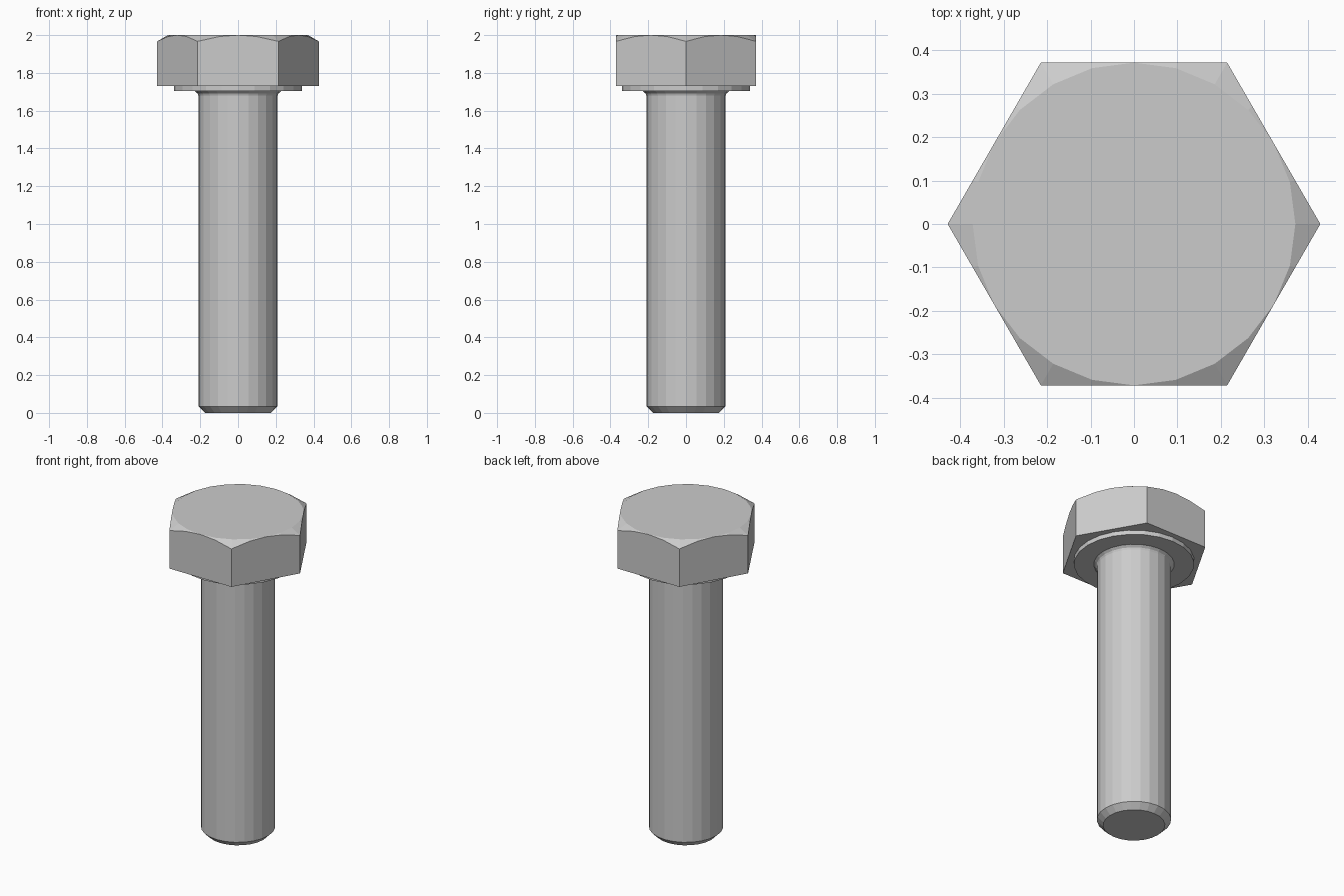
import bpy, bmesh
from math import cos, sin, tan, pi, radians

if "Cube" in bpy.data.objects:
    bpy.data.objects.remove(bpy.data.objects["Cube"])

SIDES = 24
APOTHEM = 0.371      # half the width across the head's flats
TOP = 2.0


def hex_radius(a):
    """Distance from the axis to the hexagon outline, corners on +-x."""
    return APOTHEM / cos(a % (pi / 3) - pi / 6)


def circle(r, z):
    return [(r * cos(a), r * sin(a), z) for a in ANGLES]


def hexagon(height):
    return [(hex_radius(a) * cos(a), hex_radius(a) * sin(a), height(a)) for a in ANGLES]


def chamfer_height(a):
    """30 degree cone cutting the head's top corners."""
    return TOP - (hex_radius(a) - APOTHEM) * tan(radians(30))


def loft(name, rings):
    bm = bmesh.new()
    loops = [[bm.verts.new(p) for p in ring] for ring in rings]
    for lo, hi in zip(loops, loops[1:]):
        for i in range(SIDES):
            j = (i + 1) % SIDES
            bm.faces.new((lo[i], lo[j], hi[j], hi[i]))
    bm.faces.new(loops[0][::-1])
    bm.faces.new(loops[-1])
    bmesh.ops.remove_doubles(bm, verts=bm.verts, dist=1e-4)
    bmesh.ops.recalc_face_normals(bm, faces=bm.faces)
    mesh = bpy.data.meshes.new(name)
    bm.to_mesh(mesh)
    bm.free()
    obj = bpy.data.objects.new(name, mesh)
    bpy.context.collection.objects.link(obj)
    return obj


ANGLES = [2 * pi * i / SIDES for i in range(SIDES)]

# shank: chamfered tip, straight body, small fillet under the head
rings = [circle(r, z) for r, z in (
    (0.175, 0.0), (0.21, 0.035), (0.21, 1.68), (0.214, 1.691), (0.228, 1.703))]

# washer face
rings += [circle(0.34, 1.703), circle(0.34, 1.73)]

# hexagonal head with chamfered corners
rings += [hexagon(lambda a: 1.73), hexagon(chamfer_height), circle(APOTHEM, TOP)]

loft("hex_bolt", rings)
